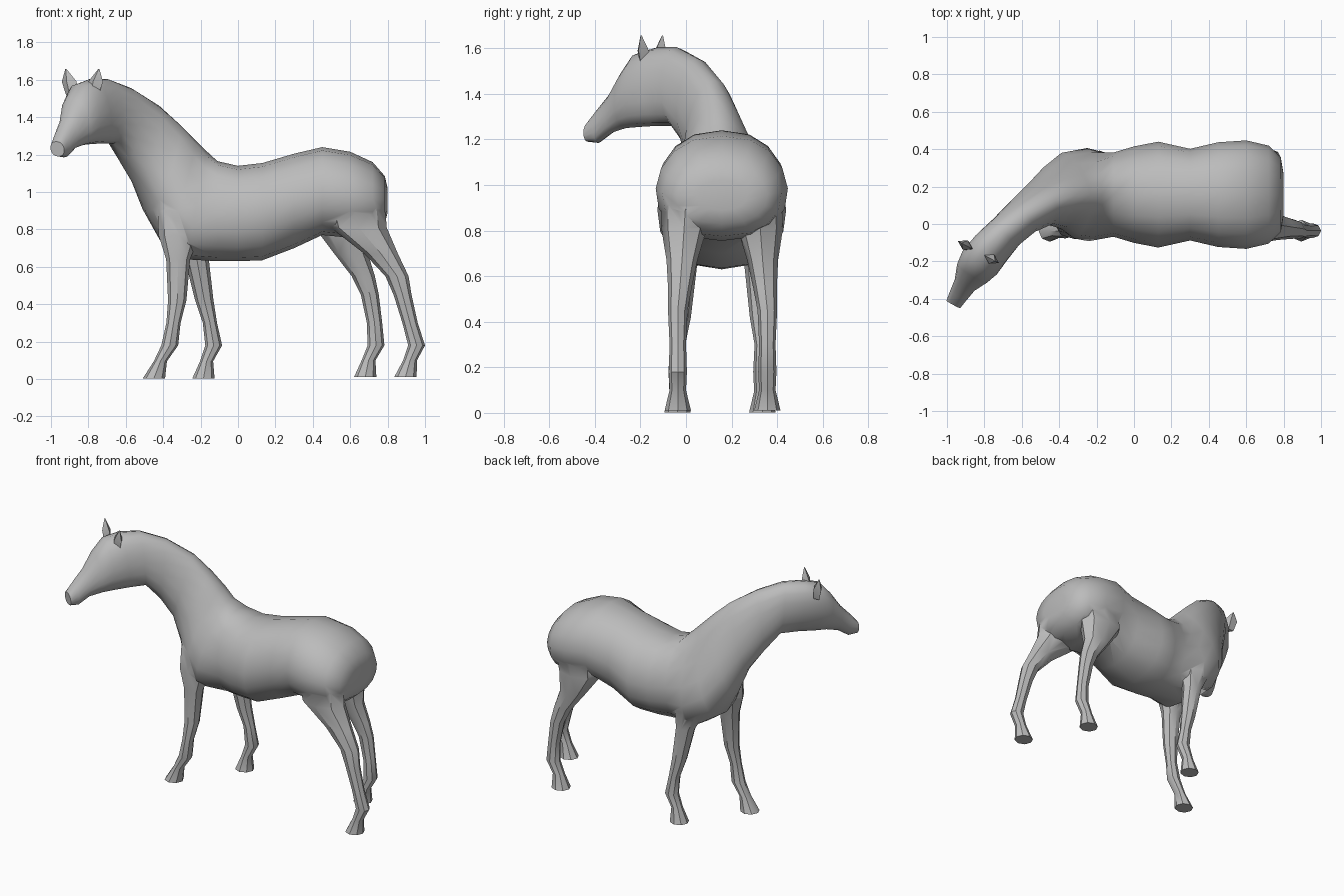
import bpy, bmesh, math
from mathutils import Vector

if "Cube" in bpy.data.objects:
    bpy.data.objects.remove(bpy.data.objects["Cube"])

coat = bpy.data.materials.new("grey coat")
coat.diffuse_color = (0.5, 0.5, 0.5, 1)
coat.use_nodes = True
coat.node_tree.nodes["Principled BSDF"].inputs["Base Color"].default_value = coat.diffuse_color


def select(obj):
    bpy.ops.object.select_all(action='DESELECT')
    obj.select_set(True)
    bpy.context.view_layer.objects.active = obj


def loft(name, rings):
    """Skin a list of point rings into a closed tube."""
    bm = bmesh.new()
    loops = [[bm.verts.new(p) for p in ring] for ring in rings]
    n = len(loops[0])
    for a, b in zip(loops, loops[1:]):
        for i in range(n):
            j = (i + 1) % n
            bm.faces.new((a[i], a[j], b[j], b[i]))
    bm.faces.new(loops[0])
    bm.faces.new(loops[-1])
    bmesh.ops.recalc_face_normals(bm, faces=bm.faces)
    mesh = bpy.data.meshes.new(name)
    bm.to_mesh(mesh)
    bm.free()
    mesh.materials.append(coat)
    obj = bpy.data.objects.new(name, mesh)
    bpy.context.collection.objects.link(obj)
    return obj


def spine_y(x):
    """The spine curves sideways in front of the withers."""
    return 0.157 - 1.098 * max(0, -x - 0.2) ** 2.35


def section(tx, tz, bx, bz, width, n=16):
    """Egg-shaped section across the spine."""
    mx = (tx + bx) / 2
    d = max(0, -mx - 0.2)
    turn = math.atan(2.58 * d ** 1.35)
    narrow = max(0, 0.5 - 0.95 * d) if tx < -0.15 else 0.05
    top = Vector((tx, spine_y(max(tx, mx)), tz))
    bottom = Vector((bx, spine_y(mx), bz))
    mid, up = (top + bottom) / 2, (top - bottom) / 2
    side = Vector((-math.sin(turn), math.cos(turn), 0))
    ring = []
    for i in range(n):
        c, s = math.cos(math.tau * i / n), math.sin(math.tau * i / n)
        w = math.copysign(abs(c) ** 0.83, c) * width * (1 - narrow * s)
        ring.append(mid + up * s + side * w)
    return ring


# Torso, upright sections: x, top z, bottom z, half width
torso = [(0.80, 1.02, 0.89, 0.11), (0.785, 1.085, 0.83, 0.2), (0.72, 1.16, 0.775, 0.262),
         (0.6, 1.215, 0.755, 0.29), (0.45, 1.24, 0.77, 0.28), (0.3, 1.205, 0.70, 0.245),
         (0.13, 1.155, 0.635, 0.283), (0.0, 1.14, 0.63, 0.258), (-0.11, 1.165, 0.63, 0.225)]
rings = [section(x, t, x, b, w) for x, t, b, w in torso]

# Shoulders, neck and head, leaning sections: top x z, bottom x z, half width
neck = [(-0.17, 1.22, -0.28, 0.64, 0.225), (-0.23, 1.28, -0.41, 0.73, 0.215),
        (-0.31, 1.36, -0.49, 0.89, 0.165), (-0.42, 1.46, -0.545, 1.04, 0.123),
        (-0.57, 1.555, -0.61, 1.16, 0.105), (-0.70, 1.605, -0.665, 1.26, 0.098)]
head = [(-0.79, 1.605, -0.73, 1.26, 0.105), (-0.85, 1.58, -0.80, 1.255, 0.11),
        (-0.89, 1.50, -0.84, 1.25, 0.092), (-0.92, 1.40, -0.89, 1.23, 0.06),
        (-0.95, 1.33, -0.93, 1.185, 0.05), (-0.972, 1.27, -0.96, 1.19, 0.042)]
rings += [section(*f) for f in neck + head]
body = loft("horse_body", rings)

# Ears: four-sided leaves on either side of the poll
side, ahead = Vector((0.88, -0.47, 0)), Vector((0.3, 0.55, 0))
ears = []
for name, s in (("left_ear", 1), ("right_ear", -1)):
    ear = []
    for z, out, r in ((1.52, 0.065, 0.035), (1.59, 0.08, 0.045), (1.657, 0.1, 0.004)):
        c = Vector((-0.832, -0.15, z)) + side * s * out
        ear.append([c + v * r for v in (side, ahead, -side, -ahead)])
    ears.append(loft(name, ear))

# Leg shapes from body to hoof: z, half length, half width
front_shape = [(1.0, 0.06, 0.03), (0.9, 0.12, 0.08), (0.77, 0.11, 0.085), (0.64, 0.064, 0.058),
               (0.42, 0.049, 0.045), (0.3, 0.038, 0.034), (0.18, 0.045, 0.04),
               (0.095, 0.035, 0.036), (0.002, 0.06, 0.058)]
hind_shape = [(1.08, 0.1, 0.05), (0.95, 0.165, 0.11), (0.81, 0.15, 0.1), (0.67, 0.09, 0.068),
              (0.55, 0.062, 0.052), (0.45, 0.048, 0.043), (0.3, 0.041, 0.036),
              (0.18, 0.045, 0.04), (0.1, 0.037, 0.036), (0.01, 0.06, 0.058)]


def leg(name, shape, xs, y_top, y_foot):
    """Eight-sided leg following the x stations, drifting sideways to the foot."""
    path = []
    for i, ((z, rx, ry), x) in enumerate(zip(shape, xs)):
        y = y_top + (y_foot - y_top) * min(1, i / 5)
        path.append([(x + rx * math.cos(k * math.pi / 4), y + ry * math.sin(k * math.pi / 4), z)
                     for k in range(8)])
    return loft(name, path)


legs = [
    leg("left_front_leg", front_shape,
        (-0.31, -0.31, -0.315, -0.32, -0.325, -0.345, -0.365, -0.415, -0.45), 0.03, -0.037),
    leg("right_front_leg", front_shape,
        (-0.28, -0.27, -0.25, -0.22, -0.18, -0.15, -0.13, -0.168, -0.185), 0.285, 0.335),
    leg("left_hind_leg", hind_shape,
        (0.61, 0.62, 0.645, 0.765, 0.85, 0.88, 0.92, 0.955, 0.92, 0.895), 0.01, -0.036),
    leg("right_hind_leg", hind_shape,
        (0.6, 0.58, 0.56, 0.605, 0.67, 0.705, 0.73, 0.738, 0.698, 0.68), 0.305, 0.357)]

# Weld the legs to the body so that no hidden faces remain inside
for part in legs:
    select(body)
    weld = body.modifiers.new("weld_" + part.name, 'BOOLEAN')
    weld.operation = 'UNION'
    weld.solver = 'EXACT'
    weld.object = part
    bpy.ops.object.modifier_apply(modifier=weld.name)
    bpy.data.objects.remove(part)

for obj in [body] + ears:
    select(obj)
    bpy.ops.object.shade_smooth_by_angle(angle=math.radians(40))
